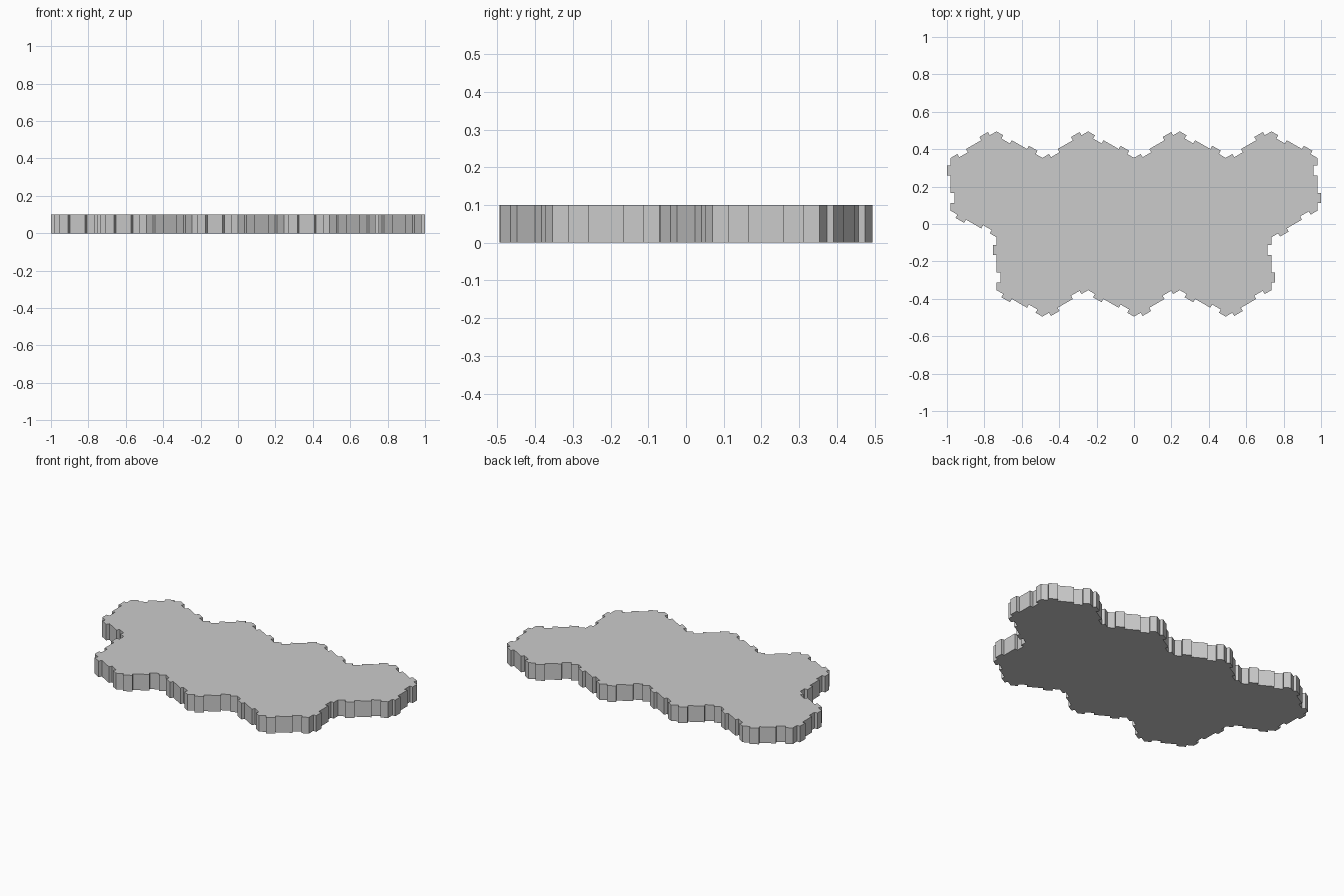
import bpy, bmesh
from math import sqrt, sin, cos, radians
from mathutils import Vector

if "Cube" in bpy.data.objects:
    bpy.data.objects.remove(bpy.data.objects["Cube"])

W = 0.49             # hexagon pitch (flat to flat)
R = W / sqrt(3)      # circumradius
D = 0.02             # depth of tabs and notches
H = 0.1              # tile thickness

# Hexagon cells: four in the back row, three in the front row
cells = [((i - 1.5) * W, 0.75 * R) for i in range(4)]
cells += [((i - 1) * W, -0.75 * R) for i in range(3)]


def key(p):
    return (round(p.x, 3), round(p.y, 3))


# Directed cell edges; shared edges cancel, leaving only the outer border
edges = []
for cx, cy in cells:
    c = [Vector((cx + R * cos(radians(60 * k - 30)), cy + R * sin(radians(60 * k - 30))))
         for k in range(6)]
    edges += [(c[k], c[(k + 1) % 6]) for k in range(6)]


def shared(a, b):
    return any((p - b).length < 0.01 and (q - a).length < 0.01 for p, q in edges)


border = [e for e in edges if not shared(*e)]

# Chain the border and give every edge one tab and one notch
profile = [(-0.100, 0), (-0.100, D), (-0.047, D), (-0.047, 0),
           (0.047, 0), (0.047, -D), (0.100, -D), (0.100, 0)]
outline = []
a, b = border[0]
for _ in border:
    t = (b - a).normalized()
    n = Vector((t.y, -t.x))
    mid = (a + b) / 2
    outline.append(a)
    outline += [mid + t * s + n * o for s, o in profile]
    a, b = min(border, key=lambda e: (e[0] - b).length)

# Extrude the outline into the solid tile
bm = bmesh.new()
face = bm.faces.new([bm.verts.new((p.x, p.y, 0)) for p in outline])
ext = bmesh.ops.extrude_face_region(bm, geom=[face], use_keep_orig=True)
bmesh.ops.translate(bm, vec=(0, 0, H),
                    verts=[g for g in ext["geom"] if isinstance(g, bmesh.types.BMVert)])
bmesh.ops.recalc_face_normals(bm, faces=bm.faces)
mesh = bpy.data.meshes.new("interlocking_tile")
bm.to_mesh(mesh)
bm.free()
bpy.context.collection.objects.link(bpy.data.objects.new("interlocking_tile", mesh))
